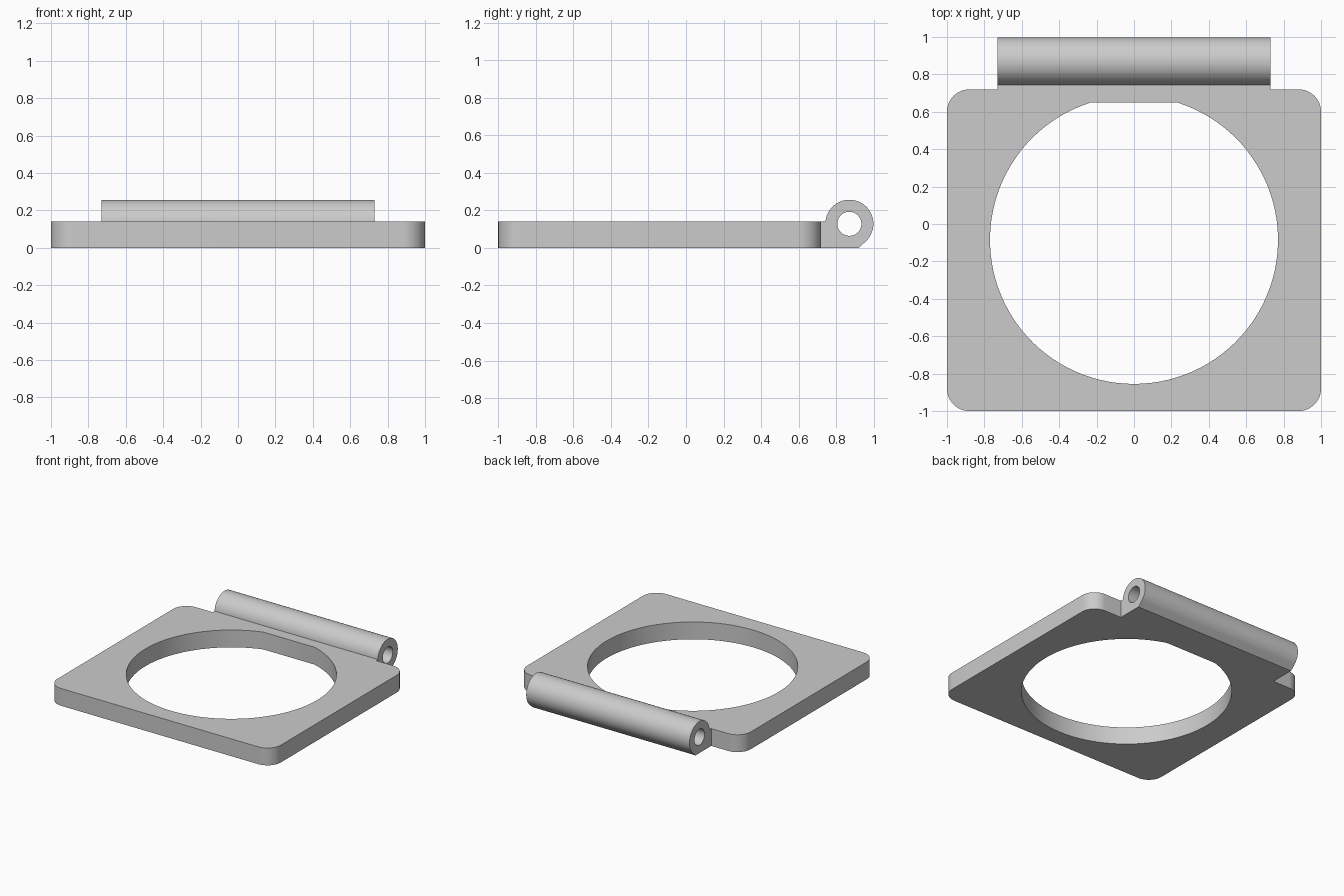
import bpy, bmesh
from math import sin, cos, asin, radians, degrees
from mathutils import Matrix, Vector

cube = bpy.data.objects.get("Cube")
if cube:
    bpy.data.objects.remove(cube)

GREY = (0.6, 0.6, 0.6, 1)
mat = bpy.data.materials.new("plain grey")
mat.use_nodes = True
mat.diffuse_color = GREY
mat.node_tree.nodes["Principled BSDF"].inputs["Base Color"].default_value = GREY


def arc(cx, cy, r, start, end, steps):
    """Points along an arc, angles in degrees."""
    angles = [radians(start + (end - start) * i / steps) for i in range(steps + 1)]
    return [(cx + r * cos(a), cy + r * sin(a)) for a in angles]


def extruded(name, outer, hole, depth, matrix):
    """Solid from an outline with a hole, extruded and then placed by a matrix."""
    bm = bmesh.new()
    edges = []
    for loop in (outer, hole):
        verts = [bm.verts.new((x, y, 0)) for x, y in loop]
        edges += [bm.edges.new((verts[i - 1], verts[i])) for i in range(len(verts))]
    bmesh.ops.triangle_fill(bm, edges=edges, use_beauty=True, normal=(0, 0, 1))
    top = bmesh.ops.extrude_face_region(bm, geom=bm.faces[:], use_keep_orig=True)["geom"]
    bmesh.ops.translate(bm, vec=Vector((0, 0, depth)),
                        verts=[g for g in top if isinstance(g, bmesh.types.BMVert)])
    bm.transform(matrix)
    bmesh.ops.recalc_face_normals(bm, faces=bm.faces[:])
    mesh = bpy.data.meshes.new(name)
    bm.to_mesh(mesh)
    bm.free()
    mesh.materials.append(mat)
    obj = bpy.data.objects.new(name, mesh)
    bpy.context.collection.objects.link(obj)
    bpy.ops.object.select_all(action='DESELECT')
    obj.select_set(True)
    bpy.context.view_layer.objects.active = obj
    bpy.ops.object.shade_smooth_by_angle(angle=radians(25))
    return obj


# Plate: rounded rectangle with a round opening cut flat at the back
back, thick, corner = 0.72, 0.14, 0.12
outline = []
for k, (sx, y) in enumerate([(1, back - corner), (-1, back - corner),
                             (-1, corner - 1), (1, corner - 1)]):
    outline += arc(sx * (1 - corner), y, corner, 90 * k, 90 * k + 90, 12)
hole_y, hole_r, flat_y = -0.085, 0.77, 0.65
flat = degrees(asin((flat_y - hole_y) / hole_r))
opening = arc(0, hole_y, hole_r, 180 - flat, 360 + flat, 96)
extruded("plate", outline, opening, thick, Matrix())

# Hinge barrel: round knuckle with a foot to the plate and a sloped underside
half, axis_y, axis_z, radius = 0.73, 0.87, 0.128, 0.128
meet = 180 - degrees(asin((thick - axis_z) / radius))
profile = [(back, thick), (back, 0), (0.92, 0)]
profile += arc(axis_y, axis_z, radius, -45, meet, 48)
pin_hole = arc(axis_y, axis_z, 0.064, 0, 352.5, 47)
# profile plane (x, y) becomes world (y, z); depth runs along x
to_side = Matrix(((0, 0, 1, -half), (1, 0, 0, 0), (0, 1, 0, 0), (0, 0, 0, 1)))
extruded("hinge_barrel", profile, pin_hole, 2 * half, to_side)
